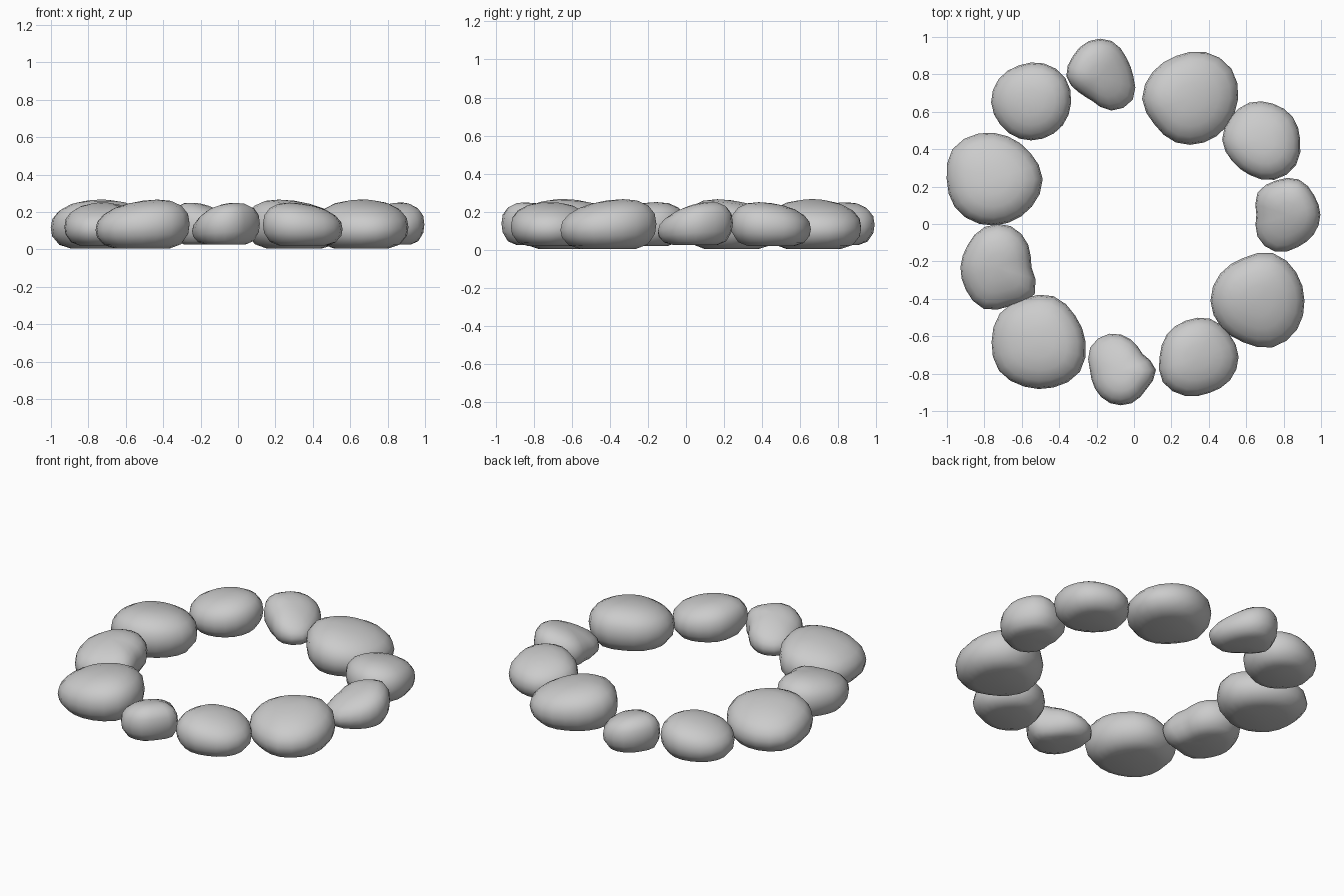
import bpy, bmesh, math

if "Cube" in bpy.data.objects:
    bpy.data.objects.remove(bpy.data.objects["Cube"])

UNIT = 0.00535      # outline radii below are in this unit
SEGS = 20
# shared side profile: (height fraction, outline scale)
PROFILE = [(0.0, 0.58), (0.08, 0.82), (0.27, 0.97), (0.45, 1.0), (0.64, 0.965),
           (0.80, 0.83), (0.92, 0.60), (0.98, 0.32)]
# stone sizes: bottom z, top z, tilt slope, low-side angle relative to ring position
SIZES = {"large": (0.005, 0.26, 0.14, -57),
         "medium": (0.02, 0.245, 0.14, 65),
         "small": (0.025, 0.235, 0.30, -130)}


def smooth_radius(radii, a):
    """Cyclic Catmull-Rom through the outline radii."""
    n = len(radii)
    f = a / math.tau * n
    i, t = int(f), f - int(f)
    p0, p1, p2, p3 = (radii[(i + k) % n] for k in (-1, 0, 1, 2))
    return 0.5 * (2 * p1 + (p2 - p0) * t + (2 * p0 - 5 * p1 + 4 * p2 - p3) * t * t
                  + (3 * p1 - p0 - 3 * p2 + p3) * t ** 3)


def stone(name, size, x, y, radii):
    z0, z1, slope, turn = SIZES[size]
    low = math.atan2(y, x) + math.radians(turn)
    dx, dy = math.cos(low), math.sin(low)
    bm = bmesh.new()
    rings = []
    for h, s in PROFILE:
        ring = []
        for k in range(SEGS):
            a = math.tau * k / SEGS
            r = smooth_radius(radii, a) * UNIT * s
            px, py = r * math.cos(a), r * math.sin(a)
            z = z0 + h * (z1 - z0) - slope * h * (px * dx + py * dy)
            ring.append(bm.verts.new((px, py, z)))
        rings.append(ring)
    # side bands, flat underside and domed top
    for lo, hi in zip(rings, rings[1:]):
        for k in range(SEGS):
            j = (k + 1) % SEGS
            bm.faces.new((lo[k], lo[j], hi[j], hi[k]))
    bottom = bm.verts.new((0, 0, z0))
    top = bm.verts.new((0, 0, z1))
    for k in range(SEGS):
        j = (k + 1) % SEGS
        bm.faces.new((bottom, rings[0][j], rings[0][k]))
        bm.faces.new((top, rings[-1][k], rings[-1][j]))
    for f in bm.faces:
        f.smooth = True
    me = bpy.data.meshes.new(name)
    bm.to_mesh(me)
    bm.free()
    ob = bpy.data.objects.new(name, me)
    ob.location = (x, y, 0)
    bpy.context.collection.objects.link(ob)


# ring of stones, counter-clockwise from the right; radii every 36 degrees
stone("stone_01", "small", 0.82, 0.05, (33, 33, 37, 36, 37, 31, 37, 39, 34, 33))
stone("stone_02", "medium", 0.68, 0.45, (39, 39, 38, 39, 38, 39, 36, 37, 42, 43))
stone("stone_03", "large", 0.30, 0.67, (48, 51, 49, 45, 46, 48, 44, 46, 46, 46))
stone("stone_04", "small", -0.18, 0.79, (33, 32, 37, 37, 34, 34, 27, 26, 36, 40))
stone("stone_05", "medium", -0.55, 0.65, (40, 42, 41, 39, 40, 40, 38, 38, 38, 39))
stone("stone_06", "large", -0.75, 0.24, (49, 45, 45, 48, 51, 47, 48, 47, 46, 47))
stone("stone_07", "medium", -0.73, -0.23, (34, 38, 43, 42, 37, 37, 39, 44, 41, 46))
stone("stone_08", "large", -0.51, -0.63, (47, 45, 48, 46, 48, 47, 49, 47, 48, 51))
stone("stone_09", "small", -0.07, -0.78, (35, 27, 32, 38, 38, 31, 32, 35, 35, 32))
stone("stone_10", "medium", 0.34, -0.71, (41, 39, 40, 38, 38, 38, 43, 41, 38, 40))
stone("stone_11", "large", 0.66, -0.41, (47, 48, 50, 45, 46, 47, 45, 44, 49, 49))
